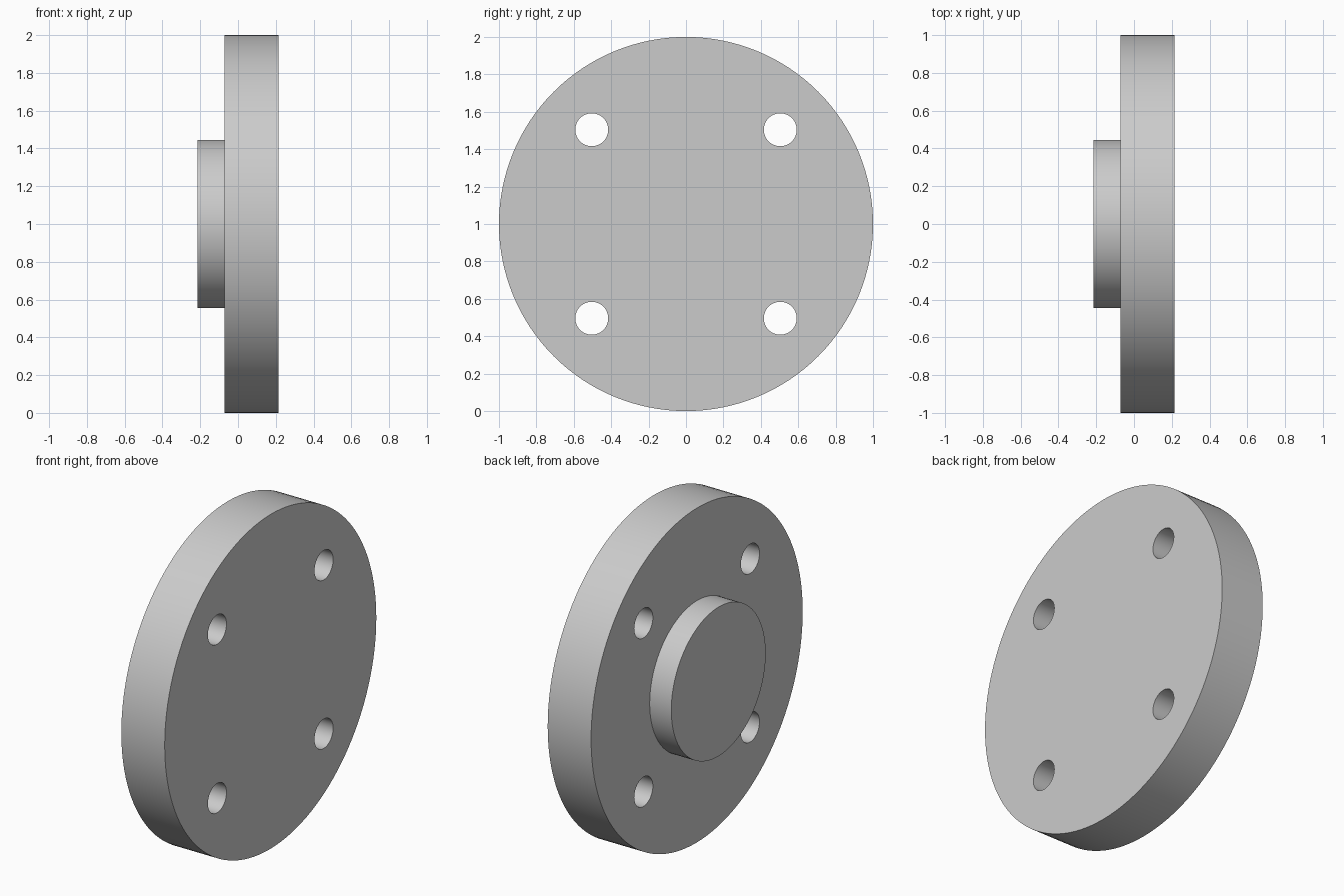
import bpy
import math

default = bpy.data.objects.get("Cube")
if default:
    bpy.data.objects.remove(default, do_unlink=True)

# Dimensions
CENTRE_Z = 1.0
BACK, SHOULDER, FACE = -0.215, -0.072, 0.215
DISC_R, BOSS_R = 1.0, 0.446
HOLE_R, HOLE_OFFSET = 0.088, 0.504

grey = bpy.data.materials.new("plain_grey")
grey.use_nodes = True
colour = (0.6, 0.6, 0.6, 1.0)
grey.diffuse_color = colour
grey.node_tree.nodes["Principled BSDF"].inputs["Base Color"].default_value = colour


def x_cylinder(name, radius, x0, x1, y=0.0, z=CENTRE_Z, sides=128):
    """Cylinder lying along the x axis between x0 and x1."""
    bpy.ops.mesh.primitive_cylinder_add(
        vertices=sides, radius=radius, depth=x1 - x0,
        location=((x0 + x1) / 2, y, z), rotation=(0, math.pi / 2, 0))
    obj = bpy.context.object
    obj.name = name
    obj.data.materials.append(grey)
    return obj


def smooth(obj):
    bpy.ops.object.select_all(action="DESELECT")
    obj.select_set(True)
    bpy.context.view_layer.objects.active = obj
    bpy.ops.object.shade_smooth_by_angle(angle=math.radians(30))


# Main flange disc
disc = x_cylinder("flange_disc", DISC_R, SHOULDER, FACE)

# Four bolt holes drilled right through
for sy in (-1, 1):
    for sz in (-1, 1):
        drill = x_cylinder("bolt_hole_cutter", HOLE_R, SHOULDER - 0.1, FACE + 0.1,
                           sy * HOLE_OFFSET, CENTRE_Z + sz * HOLE_OFFSET, sides=48)
        drill.hide_render = True
        cut = disc.modifiers.new("bolt_hole", "BOOLEAN")
        cut.operation = "DIFFERENCE"
        cut.solver = "EXACT"
        cut.object = drill
        bpy.context.view_layer.objects.active = disc
        bpy.ops.object.modifier_apply(modifier=cut.name)
        bpy.data.objects.remove(drill, do_unlink=True)
smooth(disc)

# Raised round boss on the other side
boss = x_cylinder("centre_boss", BOSS_R, BACK, SHOULDER, sides=96)
smooth(boss)
